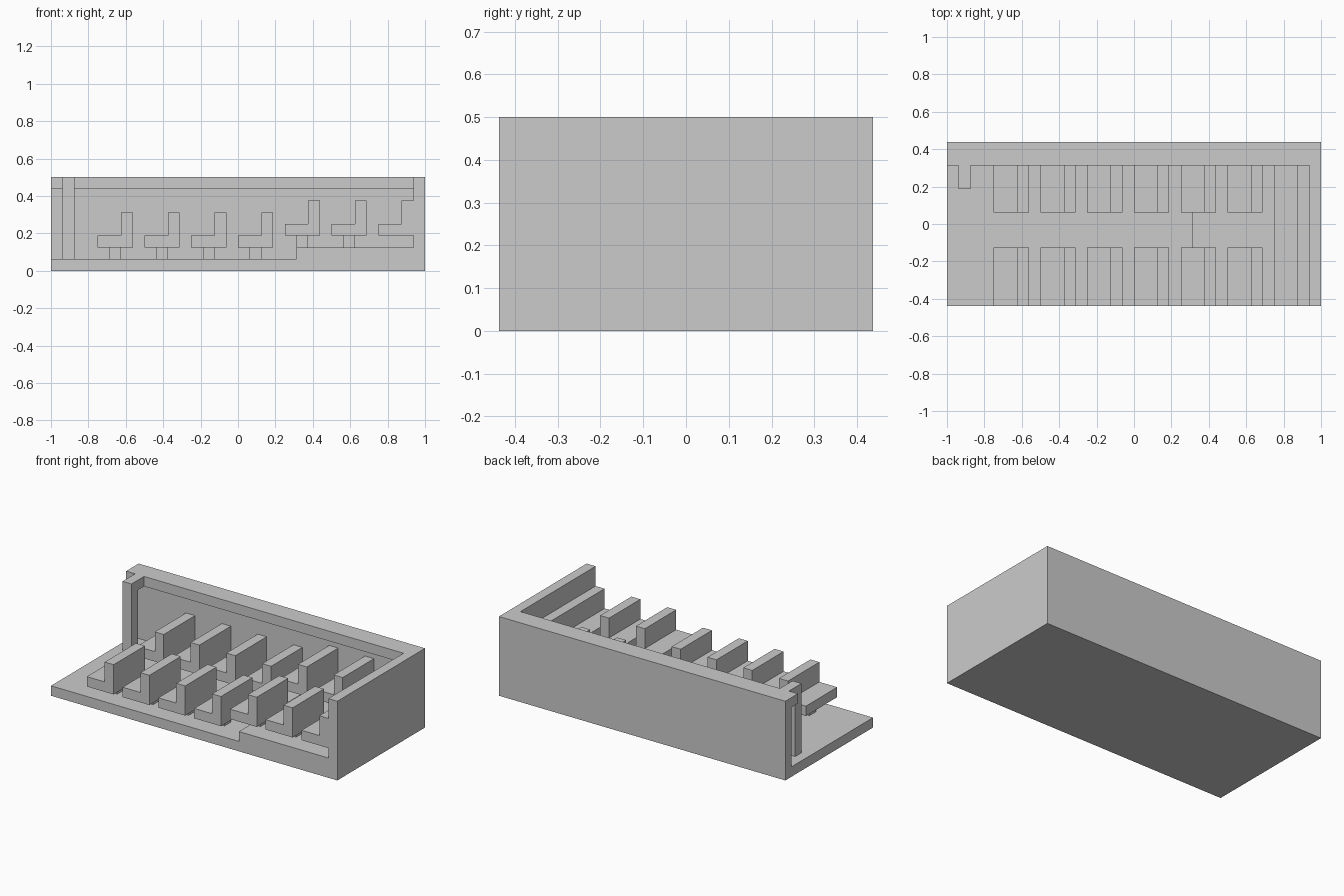
import bpy, bmesh

if "Cube" in bpy.data.objects:
    bpy.data.objects.remove(bpy.data.objects["Cube"])

U = 1 / 16  # model sits on a regular grid of this step


def prism(name, profile, y0, y1):
    """Extrude an x-z profile (grid units) from y0 to y1."""
    bm = bmesh.new()
    face = bm.faces.new([bm.verts.new((x * U, y0 * U, z * U)) for x, z in profile])
    ext = bmesh.ops.extrude_face_region(bm, geom=[face])
    verts = [v for v in ext["geom"] if isinstance(v, bmesh.types.BMVert)]
    bmesh.ops.translate(bm, verts=verts, vec=(0, (y1 - y0) * U, 0))
    bmesh.ops.recalc_face_normals(bm, faces=bm.faces)
    mesh = bpy.data.meshes.new(name)
    bm.to_mesh(mesh)
    bm.free()
    obj = bpy.data.objects.new(name, mesh)
    bpy.context.collection.objects.link(obj)
    return obj


def box(name, x0, x1, y0, y1, z0, z1):
    return prism(name, [(x0, z0), (x1, z0), (x1, z1), (x0, z1)], y0, y1)


def seat(name, x, y0, y1, floor):
    """L-shaped cushion and backrest, one step above its floor."""
    b = floor + 1
    return prism(name, [(x, b), (x + 3, b), (x + 3, b + 3), (x + 2, b + 3),
                        (x + 2, b + 1), (x, b + 1)], y0, y1)


# Floor with raised rear platform
prism("stepped_floor", [(-16, 0), (15, 0), (15, 2), (5, 2), (5, 1), (-16, 1)], -7, 6)

# Side wall with overhanging top rail, and end wall
box("side_wall", -16, 15, 6, 7, 0, 8)
box("top_rail", -16, 15, 5, 6, 7, 8)
box("end_wall", 15, 16, -7, 7, 0, 8)

# Pole near the open end, tied to the rail by a short bar
box("pole", -15, -14, 3, 4, 1, 8)
box("pole_bar", -15, -14, 4, 5, 7, 8)

# Two rows of seats on small legs; the last two pairs stand on the platform
for i in range(6):
    x = -12 + 4 * i
    floor = 1 if i < 4 else 2
    for row, y0 in (("near", -7), ("far", 1)):
        seat(f"{row}_seat_{i + 1}", x, y0, y0 + 5, floor)
        box(f"{row}_seat_leg_{i + 1}", x + 1, x + 2, y0 + 2, y0 + 3, floor, floor + 1)

# Full-width rear bench
seat("rear_bench", 12, -7, 6, 2)
